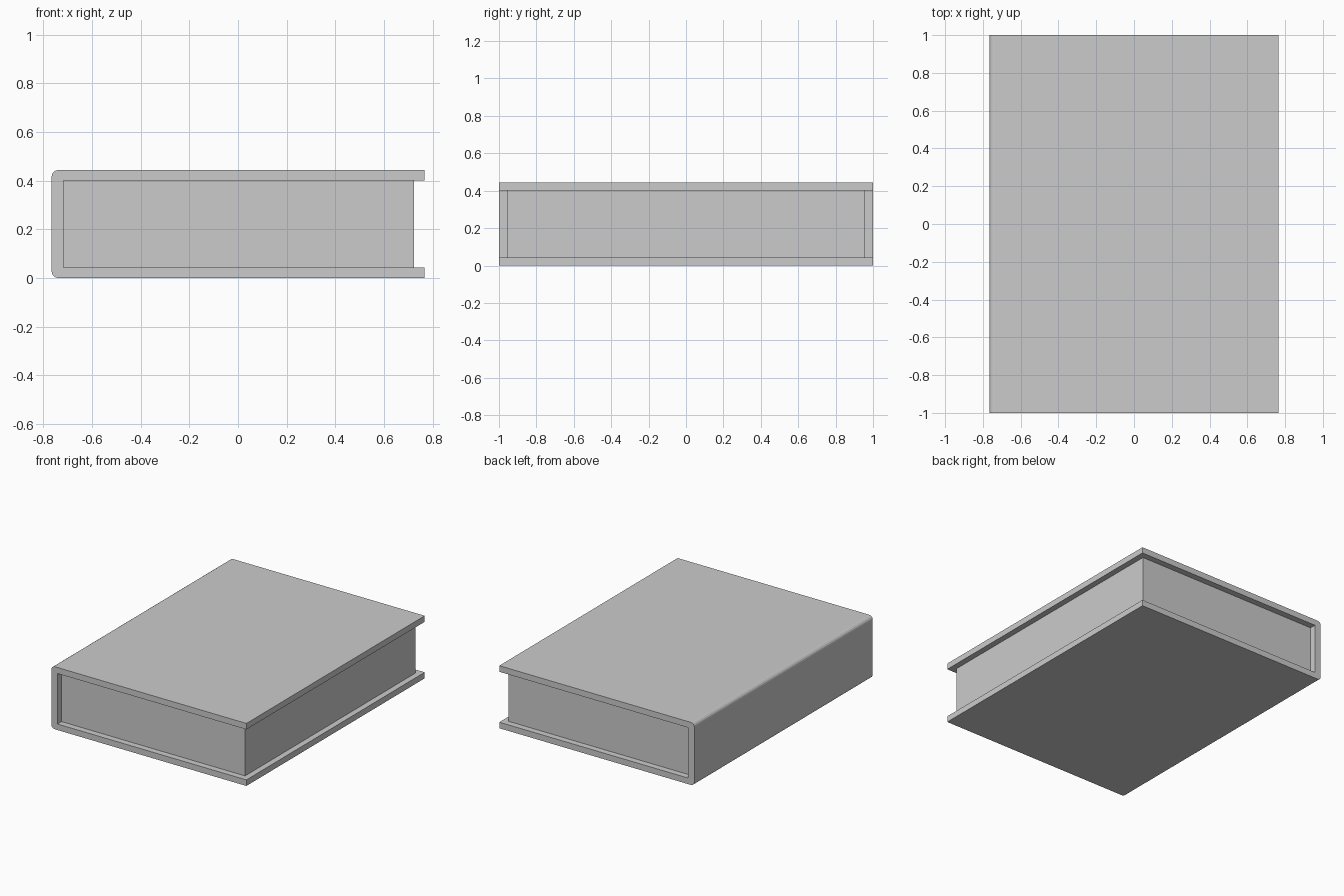
import bpy, bmesh
from math import cos, sin, pi

if "Cube" in bpy.data.objects:
    bpy.data.objects.remove(bpy.data.objects["Cube"])

X0, X1 = -0.766, 0.766      # spine back, fore edge of the boards
H, T, R = 0.444, 0.043, 0.028  # height, board thickness, spine corner radius
SPINE = -0.717              # inner face of the spine


def extrude_profile(name, pts, half_depth):
    """Extrude a closed x/z profile symmetrically along y."""
    bm = bmesh.new()
    face = bm.faces.new([bm.verts.new((x, -half_depth, z)) for x, z in pts])
    ext = bmesh.ops.extrude_face_region(bm, geom=[face])
    verts = [v for v in ext["geom"] if isinstance(v, bmesh.types.BMVert)]
    bmesh.ops.translate(bm, verts=verts, vec=(0, 2 * half_depth, 0))
    bmesh.ops.recalc_face_normals(bm, faces=bm.faces)
    mesh = bpy.data.meshes.new(name)
    bm.to_mesh(mesh)
    bm.free()
    obj = bpy.data.objects.new(name, mesh)
    bpy.context.collection.objects.link(obj)
    return obj


def corner(cx, cz, start, steps=4):
    """Quarter-circle points for a rounded spine corner."""
    return [(cx + R * cos(start + i * pi / 2 / steps),
             cz + R * sin(start + i * pi / 2 / steps)) for i in range(steps + 1)]


# Wrap-around cover: C-shaped section with rounded spine corners
cover = [(X1, H)]
cover += corner(X0 + R, H - R, pi / 2)
cover += corner(X0 + R, R, pi)
cover += [(X1, 0), (X1, T), (SPINE, T), (SPINE, H - T), (X1, H - T)]
extrude_profile("book_cover", cover, 1.0)

# Page block, set back from the cover on three sides
pages = [(SPINE, T), (0.724, T), (0.724, H - T), (SPINE, H - T)]
extrude_profile("page_block", pages, 0.955)
